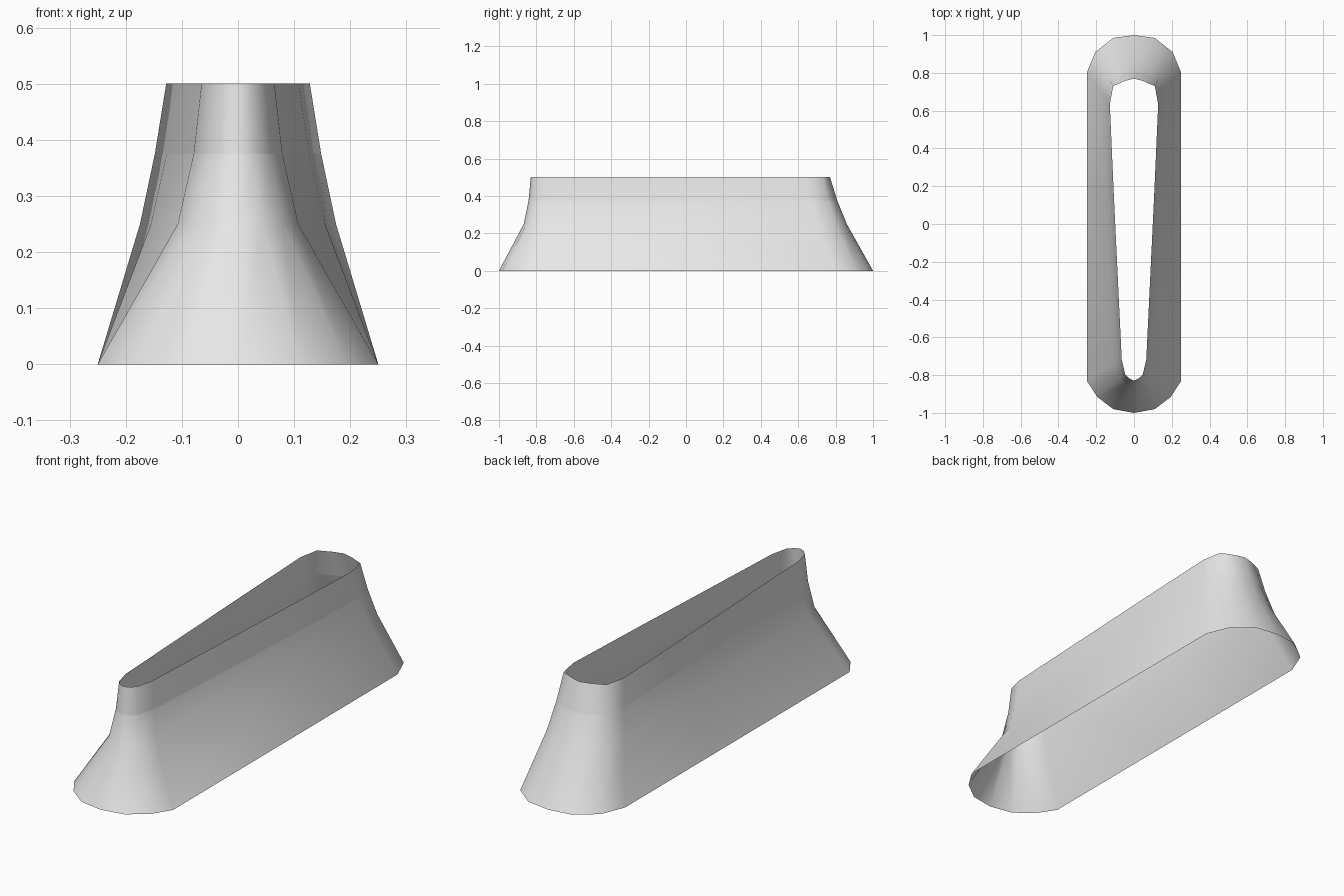
import bpy
import bmesh

cube = bpy.data.objects.get("Cube")
if cube:
    bpy.data.objects.remove(cube, do_unlink=True)

# Plain grey shell material
grey = bpy.data.materials.new("light grey")
grey.use_nodes = True
colour = (0.8, 0.8, 0.8, 1)
grey.diffuse_color = colour
grey.node_tree.nodes["Principled BSDF"].inputs["Base Color"].default_value = colour

# Half outlines on the +x side, from front tip to back tip
BASE = [(0, -1), (0.11, -0.98), (0.195, -0.915), (0.25, -0.83), (0.25, 0.18),
        (0.25, 0.80), (0.205, 0.91), (0.11, 0.985), (0, 1)]
RIM = [(0, -0.83), (0.025, -0.818), (0.047, -0.795), (0.065, -0.717), (0.108, 0.18),
       (0.128, 0.635), (0.11, 0.73), (0.048, 0.757), (0, 0.77)]

# Each level: height, blend towards the base at the front and at the back
LEVELS = [(0, 1, 1), (0.25, 0.22, 0.39), (0.375, 0.07, 0.17), (0.5, 0, 0)]
COLLAR = 2


def outline(front, back):
    """Blend rim and base outlines, then mirror the half to a closed loop."""
    half = []
    for (bx, by), (rx, ry) in zip(BASE, RIM):
        t = min(max((ry + 0.8) / 1.5, 0), 1)
        f = front + (back - front) * t
        half.append((rx + (bx - rx) * f, ry + (by - ry) * f))
    return half + [(-x, y) for x, y in reversed(half[1:-1])]


# Open flared shell lofted through the levels
bm = bmesh.new()
rings = [[bm.verts.new((x, y, z)) for x, y in outline(front, back)]
         for z, front, back in LEVELS]
for low, high in zip(rings, rings[1:]):
    for i in range(len(low)):
        j = (i + 1) % len(low)
        bm.faces.new((low[i], low[j], high[j], high[i])).smooth = True

# Crisp seam where the upper collar begins
seam = rings[COLLAR]
for i, vert in enumerate(seam):
    bm.edges.get((vert, seam[(i + 1) % len(seam)])).smooth = False

mesh = bpy.data.meshes.new("flared_shell")
bm.to_mesh(mesh)
bm.free()
mesh.materials.append(grey)
shell = bpy.data.objects.new("flared_shell", mesh)
bpy.context.collection.objects.link(shell)
